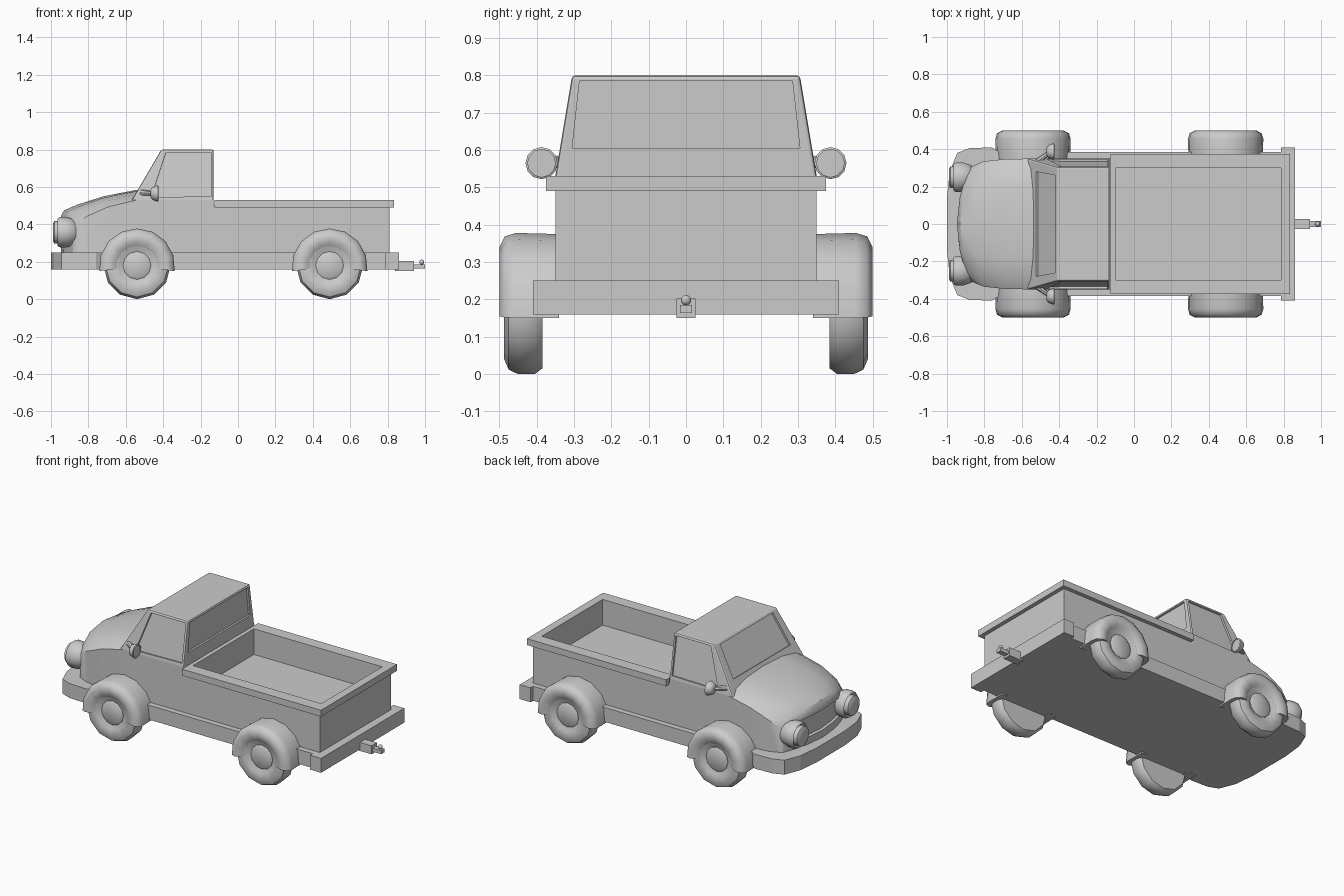
import bpy, bmesh
from math import cos, sin, radians, pi
from mathutils import Vector

if "Cube" in bpy.data.objects:
    bpy.data.objects.remove(bpy.data.objects["Cube"])


def finish(name, bm, smooth=35):
    bmesh.ops.recalc_face_normals(bm, faces=bm.faces)
    me = bpy.data.meshes.new(name)
    bm.to_mesh(me)
    bm.free()
    ob = bpy.data.objects.new(name, me)
    bpy.context.collection.objects.link(ob)
    bpy.ops.object.select_all(action='DESELECT')
    ob.select_set(True)
    bpy.context.view_layer.objects.active = ob
    if smooth:
        bpy.ops.object.shade_smooth_by_angle(angle=radians(smooth))
    return ob


def loft(name, rings, caps=True, closed=True, smooth=35):
    """Skin a list of point rings; the caps are strips between paired points."""
    bm = bmesh.new()
    vs = [[bm.verts.new(p) for p in r] for r in rings]
    n = len(rings[0])
    for a, b in zip(vs, vs[1:]):
        for i in range(n if closed else n - 1):
            j = (i + 1) % n
            bm.faces.new((a[i], a[j], b[j], b[i]))
    if caps:
        for r in (vs[0], vs[-1]):
            for i in range(n // 2 - 1):
                bm.faces.new((r[i], r[i + 1], r[n - 2 - i], r[n - 1 - i]))
    return finish(name, bm, smooth)


def lathe(name, prof, centre, axis, segs=12, smooth=40):
    """Spin (radius, offset along axis) about x or y."""
    cx, cy, cz = centre
    rings = []
    for r, t in prof:
        ring = []
        for k in range(segs):
            a = 2 * pi * k / segs + pi / 2
            u, v = r * cos(a), r * sin(a)
            ring.append((cx + t, cy + u, cz + v) if axis == 'x' else (cx + u, cy + t, cz + v))
        rings.append(ring)
    return loft(name, rings, smooth=smooth)


def prism(name, pts, vec):
    """Extrude a flat polygon along a vector."""
    bm = bmesh.new()
    f = bm.faces.new([bm.verts.new(p) for p in pts])
    e = bmesh.ops.extrude_face_region(bm, geom=[f])['geom']
    bmesh.ops.translate(bm, vec=vec, verts=[v for v in e if isinstance(v, bmesh.types.BMVert)])
    return finish(name, bm, 0)


def box(name, x, y, z):
    return prism(name, [(x[0], y[0], z[0]), (x[1], y[0], z[0]), (x[1], y[1], z[0]), (x[0], y[1], z[0])],
                 (0, 0, z[1] - z[0]))


def cut(ob, cutter, delete=True):
    m = ob.modifiers.new('cut', 'BOOLEAN')
    m.operation, m.object, m.solver = 'DIFFERENCE', cutter, 'EXACT'
    bpy.context.view_layer.objects.active = ob
    bpy.ops.object.modifier_apply(modifier=m.name)
    if delete:
        bpy.data.objects.remove(cutter)


# chassis plate with front and rear bumpers in one outline
half = [(-1, .14), (-.985, .28), (-.945, .38), (-.88, .405), (-.76, .41), (-.72, .385),
        (.785, .385), (.785, .41), (.86, .41)]
prism('chassis', [(x, y, .16) for x, y in half] + [(x, -y, .16) for x, y in half[::-1]], (0, 0, .09))

# hood, nose with recessed grille, and lower cab
def section(x, w, top, sh, bow, zb):
    d = top - sh
    hs = [(0, top), (.5, top - .12 * d), (.84, top - .45 * d), (1, sh)]
    ups = [(w * f, z) for f, z in hs[::-1]] + [(-w * f, z) for f, z in hs[1:]]
    ring = ups + [(y, zb) for y, z in ups[::-1]]
    return [(x + bow * (y / .35) ** 2, y, z) for y, z in ring]

loft('hood_and_lower_cab', [section(*s) for s in (
    (-.93, .24, .415, .39, .09, .30),
    (-.945, .25, .42, .395, .09, .295),
    (-.947, .30, .445, .38, .09, .2),
    (-.93, .31, .475, .405, .085, .2),
    (-.86, .335, .505, .445, .06, .2),
    (-.72, .347, .55, .495, .03, .2),
    (-.54, .35, .585, .53, 0, .2),
    (-.45, .35, .58, .53, 0, .2),
    (-.13, .35, .535, .53, 0, .2))])

# cab upper with recessed windows
def side_y(z):
    return .35 - (z - .53) * .045 / .27

def front_x(z):
    return -.568 + (z - .53) * .158 / .27

bm = bmesh.new()
lo, hi = [[bm.verts.new((x, s * side_y(z), z)) for x, s in
           ((front_x(z), -1), (-.13, -1), (-.13, 1), (front_x(z), 1))] for z in (.53, .80)]
bm.faces.new(lo)
bm.faces.new(hi)
for i in range(4):
    bm.faces.new((lo[i], lo[(i + 1) % 4], hi[(i + 1) % 4], hi[i]))
edges = [e for e in bm.edges if max(v.co.z for v in e.verts) > .7]
bmesh.ops.bevel(bm, geom=edges, offset=.009, segments=2, profile=.5, affect='EDGES')
cab = finish('cab_upper', bm, 0)

def window(pts, n, depth=.012):
    n = Vector(n).normalized()
    cut(cab, prism('window_cutter', [Vector(p) - n * depth for p in pts], n * (depth + .03)))

for s in (-1, 1):
    window([(x, s * side_y(z), z) for x, z in ((-.465, .545), (-.145, .55), (-.145, .785), (-.385, .785))],
           (0, s * .27, .045))
window([(front_x(z), y, z) for y, z in ((-.28, .605), (.28, .605), (.26, .785), (-.26, .785))],
       (-.27, 0, .158))
window([(-.13, y, z) for y, z in ((-.305, .605), (.305, .605), (.285, .785), (-.285, .785))], (1, 0, 0))

# open cargo bed with a rim
bed = box('cargo_bed', (-.13, .81), (-.35, .35), (.2, .5))
rim = box('bed_rim', (-.125, .835), (-.375, .375), (.49, .53))
hole = box('bed_cutter', (-.1, .785), (-.3, .3), (.37, .7))
cut(bed, hole, False)
cut(rim, hole)

# wheels, hubcaps and fenders
tyre = [(.12, .385), (.165, .385), (.18, .405), (.18, .45), (.168, .475), (.14, .487), (.1, .48), (.072, .462)]
hub = [(.075, .45), (.075, .466), (.062, .474)]
guard = [(.2, .34), (.203, .455), (.194, .485), (.165, .5), (.13, .495), (.105, .478), (.105, .46), (.16, .34)]
for xn, cx in (('front', -.54), ('rear', .49)):
    for yn, s in (('near', -1), ('far', 1)):
        tag = f'{xn}_{yn}'
        lathe('tyre_' + tag, [(r, s * y) for r, y in tyre], (cx, 0, .18), 'y')
        lathe('hubcap_' + tag, [(r, s * y) for r, y in hub], (cx, 0, .18), 'y')
        angs = [radians(-7 + 194 * k / 8) for k in range(9)]
        loft('fender_' + tag, [[(cx + r * cos(a), s * y, .175 + r * sin(a)) for r, y in guard]
                               for a in angs], smooth=50)

for yn, s in (('near', -1), ('far', 1)):
    # headlight housing and lens
    c = (0, s * .25, .358)
    lathe('headlight_housing_' + yn, [(.06, -.955), (.073, -.965), (.082, -.95), (.08, -.91), (.066, -.87),
                                      (.03, -.84)], c, 'x', 14)
    lathe('headlight_lens_' + yn, [(.045, -.99), (.06, -.982), (.06, -.94)], c, 'x', 14)
    # side mirror with arm
    lathe('mirror_' + yn, [(.02, -.467), (.034, -.458), (.043, -.435), (.043, -.428), (.037, -.425),
                           (.037, -.43)], (0, s * .387, .565), 'x')
    bm = bmesh.new()
    a, b = Vector((-.515, s * .335, .57)), Vector((-.45, s * .385, .565))
    d = b - a
    m = d.to_track_quat('Z', 'Y').to_matrix().to_4x4()
    m.translation = (a + b) / 2
    bmesh.ops.create_cone(bm, cap_ends=True, segments=8, radius1=.017, radius2=.01, depth=d.length, matrix=m)
    finish('mirror_arm_' + yn, bm)

# tow hitch with ball
box('hitch_receiver', (.84, .94), (-.026, .026), (.15, .203))
box('hitch_tongue', (.93, 1.0), (-.016, .016), (.163, .185))
bm = bmesh.new()
bmesh.ops.create_uvsphere(bm, u_segments=10, v_segments=6, radius=.014)
bmesh.ops.translate(bm, vec=(.982, 0, .198), verts=bm.verts)
finish('hitch_ball', bm)
